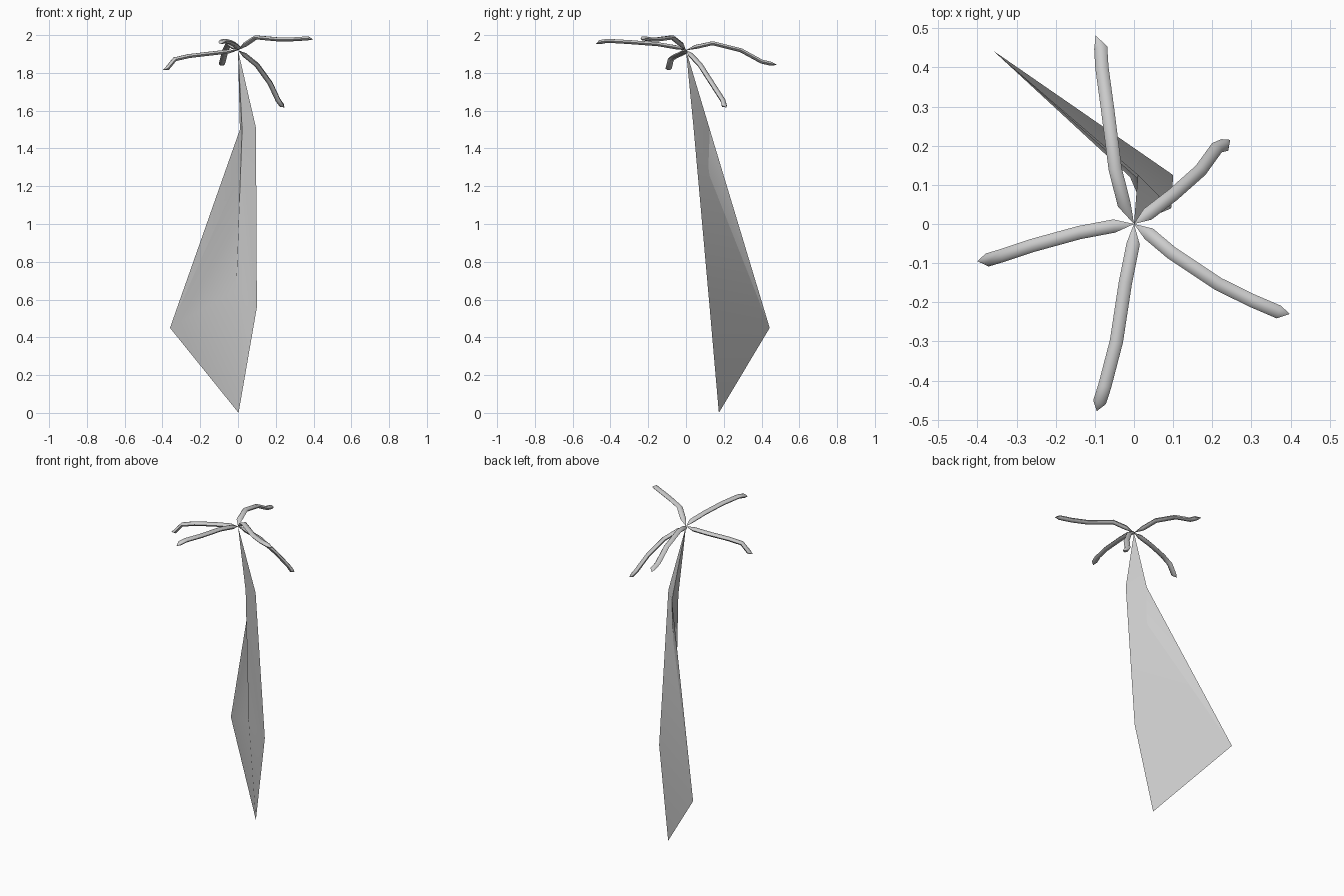
import bpy, math
from mathutils import Vector

if "Cube" in bpy.data.objects:
    bpy.data.objects.remove(bpy.data.objects["Cube"])

grey = bpy.data.materials.new("plain_grey")
grey.diffuse_color = (0.6, 0.6, 0.6, 1)
grey.use_nodes = True
grey.node_tree.nodes["Principled BSDF"].inputs["Base Color"].default_value = grey.diffuse_color

HUB = Vector((0, 0, 1.92))


def tube(name, start, rings, end, angle):
    """Closed skin running from a point, through equal-sized rings, to a point."""
    n = len(rings[0])
    verts = [start] + [p for r in rings for p in r] + [end]
    last = len(verts) - 1
    faces = []
    for i in range(n):
        j = (i + 1) % n
        faces.append((0, 1 + i, 1 + j))
        for k in range(len(rings) - 1):
            a, b = 1 + k * n, 1 + (k + 1) * n
            faces.append((a + i, b + i, b + j, a + j))
        c = 1 + (len(rings) - 1) * n
        faces.append((c + i, last, c + j))
    mesh = bpy.data.meshes.new(name)
    mesh.from_pydata([tuple(v) for v in verts], [], faces)
    mesh.materials.append(grey)
    obj = bpy.data.objects.new(name, mesh)
    bpy.context.collection.objects.link(obj)
    bpy.context.view_layer.objects.active = obj
    obj.select_set(True)
    bpy.ops.object.mode_set(mode='EDIT')
    bpy.ops.mesh.select_all(action='SELECT')
    bpy.ops.mesh.normals_make_consistent(inside=False)
    bpy.ops.object.mode_set(mode='OBJECT')
    bpy.ops.object.shade_smooth_by_angle(angle=math.radians(angle))
    obj.select_set(False)


# Hanging three-sided body: narrow neck ring, wide lower ring, pointed foot
tube("body", HUB,
     [[(0.095, 0.04, 1.51), (0.01, 0.126, 1.5), (0.022, 0.045, 1.5)],
      [(0.1, 0.125, 0.56), (-0.36, 0.443, 0.45), (-0.01, 0.12, 0.65)]],
     (0.003, 0.174, 0), 40)


def arm(name, path, half_width=0.017, half_height=0.012, sides=6):
    pts = [HUB] + [Vector(p) for p in path]
    rings = []
    for i in range(1, len(pts) - 1):
        along = (pts[i + 1] - pts[i - 1]).normalized()
        side = along.cross(Vector((0, 0, 1))).normalized()
        up = side.cross(along)
        rings.append([pts[i] + side * half_width * math.cos(t) + up * half_height * math.sin(t)
                      for t in (math.tau * k / sides for k in range(sides))])
    tube(name, HUB, rings, pts[-1], 60)


# Five thin arms spreading from the hub
arm("back_arm", [(-0.025, 0.05, 1.937), (-0.048, 0.14, 1.957), (-0.067, 0.29, 1.92),
                 (-0.082, 0.4, 1.86), (-0.085, 0.45, 1.848), (-0.098, 0.482, 1.842)])
arm("back_right_arm", [(0.035, 0.025, 1.895), (0.1, 0.075, 1.842), (0.17, 0.137, 1.745),
                       (0.212, 0.195, 1.655), (0.232, 0.202, 1.628), (0.246, 0.215, 1.617)])
arm("left_arm", [(-0.05, -0.005, 1.913), (-0.14, -0.022, 1.903), (-0.26, -0.055, 1.889),
                 (-0.335, -0.08, 1.872), (-0.375, -0.092, 1.823), (-0.4, -0.095, 1.815)])
arm("front_arm", [(-0.002, -0.05, 1.935), (-0.022, -0.15, 1.952), (-0.045, -0.3, 1.963),
                  (-0.075, -0.415, 1.97), (-0.088, -0.455, 1.963), (-0.095, -0.478, 1.952)])
arm("front_right_arm", [(0.038, -0.025, 1.95), (0.095, -0.073, 1.988), (0.215, -0.153, 1.977),
                        (0.3, -0.195, 1.978), (0.37, -0.225, 1.983), (0.398, -0.23, 1.977)])
